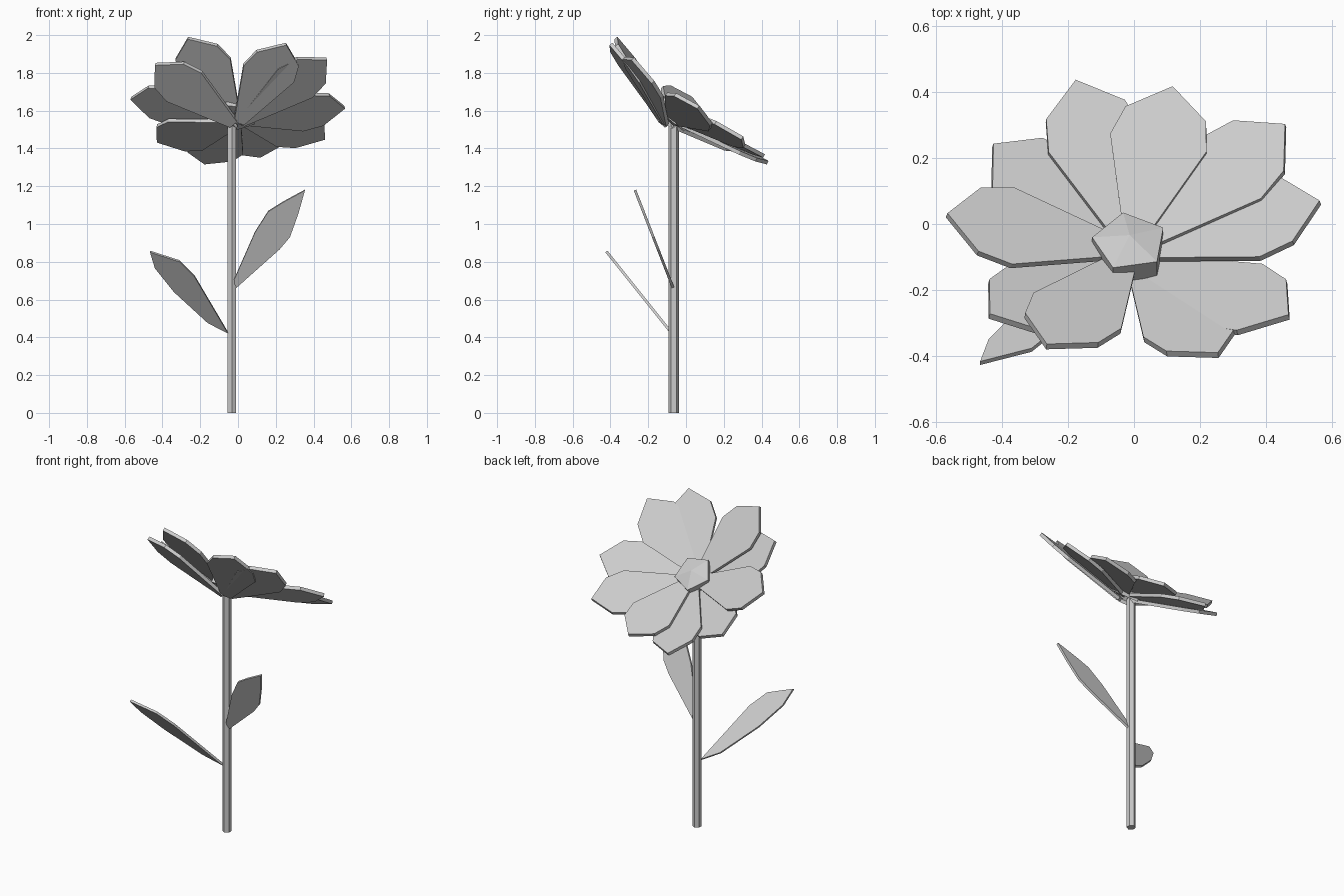
import bpy, bmesh, math
from mathutils import Matrix, Vector

if "Cube" in bpy.data.objects:
    bpy.data.objects.remove(bpy.data.objects["Cube"])


def finish(name, bm, matrix):
    mesh = bpy.data.meshes.new(name)
    bm.to_mesh(mesh)
    bm.free()
    obj = bpy.data.objects.new(name, mesh)
    obj.matrix_world = matrix
    bpy.context.collection.objects.link(obj)


def slab(name, outline, offset, matrix=Matrix()):
    """Flat outline thickened along offset, placed by matrix."""
    bm = bmesh.new()
    face = bm.faces.new([bm.verts.new(p) for p in outline])
    ext = bmesh.ops.extrude_face_region(bm, geom=[face])
    verts = [g for g in ext["geom"] if isinstance(g, bmesh.types.BMVert)]
    bmesh.ops.translate(bm, verts=verts, vec=Vector(offset))
    edges = [e for e in bm.edges if e.is_boundary]
    if edges:
        bmesh.ops.holes_fill(bm, edges=edges)
    bmesh.ops.recalc_face_normals(bm, faces=bm.faces)
    finish(name, bm, matrix)


# stem: six-sided rod
bpy.ops.mesh.primitive_cylinder_add(vertices=6, radius=0.027, depth=1.53,
                                    location=(-0.033, -0.065, 0.765))
bpy.context.object.name = "stem"

# flower head frame, tilted towards +y; petals radiate from the pivot
head = Matrix.Translation((-0.005, -0.088, 1.527)) @ Matrix.Rotation(math.radians(-39.5), 4, 'X')
pivot = Vector((0, -0.015, 0))

# petals: two layers of five (tip angle, tip distance, tip height), each rising like a cup
RISE = 0.27
layers = {
    "upper_petal": [(180, .56, .19), (243, .57, .183), (322, .60, .155), (36.5, .575, .20), (108, .555, .185)],
    "lower_petal": [(6, .57, .178), (297, .57, .142), (219, .555, .135), (144, .52, .15), (76, .505, .20)],
}
half = [(0.02, 0.03), (0.37, 0.150), (0.475, 0.125)]
for name, petals in layers.items():
    for i, (angle, dist, height) in enumerate(petals):
        a = math.radians(angle)
        tip = Vector((dist * math.cos(a), dist * math.sin(a), 0)) - pivot
        length = tip.length
        s = length / 0.575
        side = [(r * s, w) for r, w in half]
        pts = side + [(length, 0)] + [(r, -w) for r, w in reversed(side)]
        outline = [(r, w, height + (r - length) * RISE) for r, w in pts]
        slab(f"{name}_{i + 1}", outline, (0.005, 0, -0.020),
             head @ Matrix.Translation(pivot)
             @ Matrix.Rotation(math.atan2(tip.y, tip.x), 4, 'Z'))

# flower centre: pentagonal button with a low pointed cap
bm = bmesh.new()
low, top = [[bm.verts.new((0.115 * math.cos(math.radians(28 + 72 * k)),
                           0.115 * math.sin(math.radians(28 + 72 * k)) - 0.03, z))
             for k in range(5)] for z in (0.02, 0.092)]
apex = bm.verts.new((0, -0.03, 0.122))
bm.faces.new(low[::-1])
for k in range(5):
    n = (k + 1) % 5
    bm.faces.new((low[k], low[n], top[n], top[k]))
    bm.faces.new((top[k], top[n], apex))
bmesh.ops.recalc_face_normals(bm, faces=bm.faces)
finish("flower_centre", bm, head @ Matrix.Translation((-0.008, 0, 0)))


# leaves: front outlines (x, z) laid on planes leaning forward
def leaf(name, outline, y0, z0, lean):
    pts = [(x, y0 - lean * (z - z0), z) for x, z in outline]
    slab(name, pts, Vector((0, 1, lean)).normalized() * 0.014)


leaf("left_leaf", [(-.053, .42), (-.16, .475), (-.34, .64), (-.44, .765), (-.466, .85),
                   (-.31, .80), (-.23, .72)], -0.083, 0.42, 0.80)
leaf("right_leaf", [(-.016, .655), (.22, .865), (.275, .93), (.32, 1.055), (.354, 1.177),
                    (.24, 1.115), (.16, 1.065), (.09, .955), (-.02, .705)], -0.075, 0.66, 0.39)
